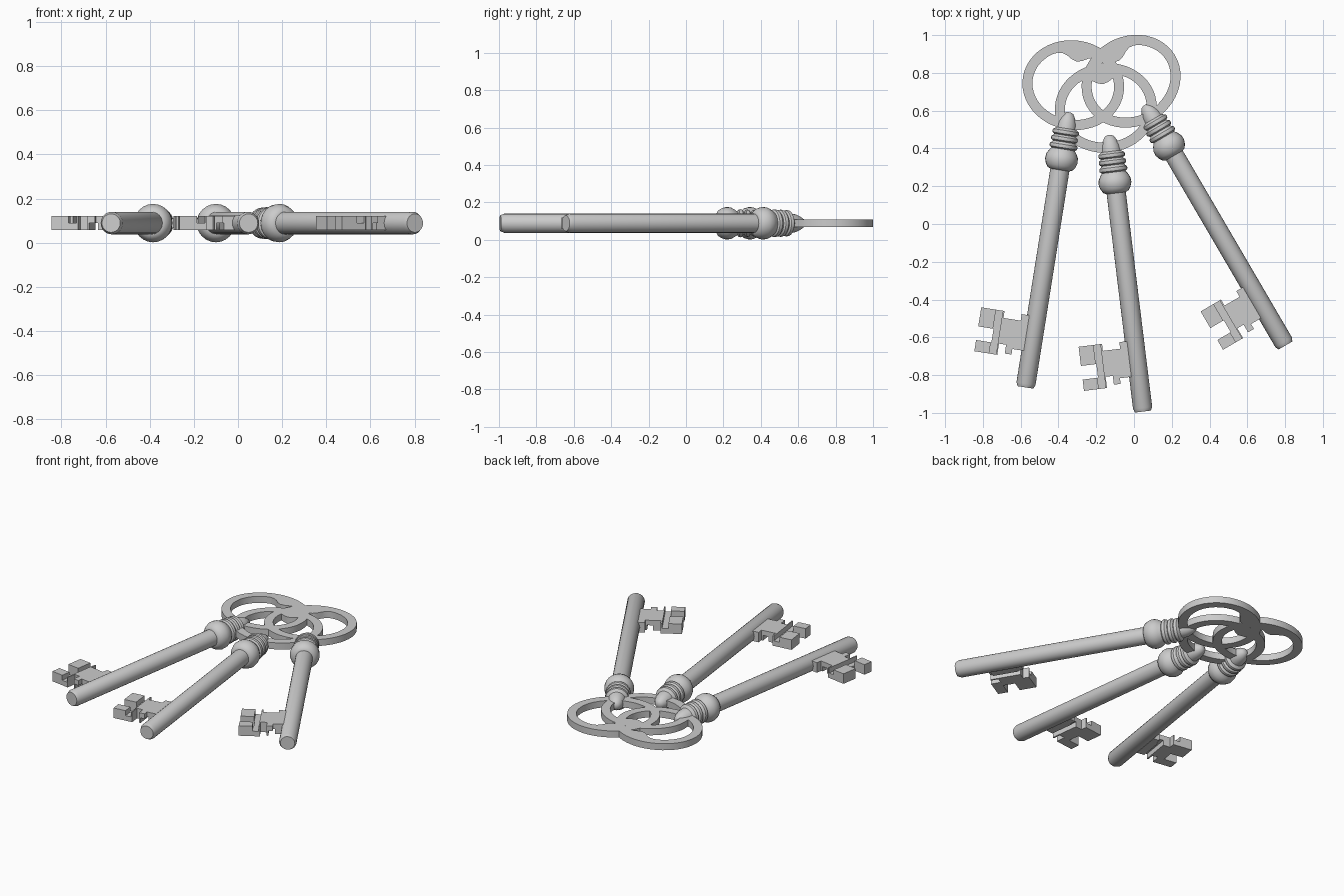
import bpy, bmesh, math
from mathutils import Matrix

if "Cube" in bpy.data.objects:
    bpy.data.objects.remove(bpy.data.objects["Cube"])

Z = 0.0885          # height of the key axis
# local key space: +y runs from tip to bow, -x points to the bit


def to_mesh(bm, name, smooth):
    bmesh.ops.recalc_face_normals(bm, faces=bm.faces)
    if smooth:
        for f in bm.faces:
            f.smooth = True
        for e in bm.edges:
            if len(e.link_faces) == 2 and e.calc_face_angle() > math.radians(40):
                e.smooth = False
    me = bpy.data.meshes.new(name)
    bm.to_mesh(me)
    bm.free()
    return me


def lathe(name, profile, sides=24):
    """Spin (y, radius) points around the key axis and cap the ends."""
    bm = bmesh.new()
    rings = []
    for y, r in profile:
        rings.append([bm.verts.new((r * math.cos(t), y, r * math.sin(t)))
                      for t in (2 * math.pi * i / sides for i in range(sides))])
    for a, b in zip(rings, rings[1:]):
        for i in range(sides):
            j = (i + 1) % sides
            bm.faces.new((a[i], a[j], b[j], b[i]))
    bm.faces.new(rings[0])
    bm.faces.new(rings[-1])
    return to_mesh(bm, name, True)


def bow(name, n=48, cy=1.62, a=0.27, b=0.237, w=0.053, h=0.021):
    """Flat oval ring with an inward lobe at the top."""
    bm = bmesh.new()
    loops = []
    for i in range(n):
        t = 2 * math.pi * i / n
        c, s = math.cos(t), math.sin(t)
        d = t - math.pi / 2
        lobe = 0.058 * math.exp(-(d / 0.3) ** 2)
        xo, yo = a * c, cy + b * s
        xi, yi = (a - w) * c, cy + (b - w) * s - lobe
        loops.append([bm.verts.new(p) for p in
                      ((xo, yo, -h), (xo, yo, h), (xi, yi, h), (xi, yi, -h))])
    for i in range(n):
        p, q = loops[i], loops[(i + 1) % n]
        for k in range(4):
            m = (k + 1) % 4
            bm.faces.new((p[k], p[m], q[m], q[k]))
    return to_mesh(bm, name, True)


def slab(name, outline, z0, z1):
    """Extrude an outline of (distance from axis, y) points."""
    bm = bmesh.new()
    f = bm.faces.new([bm.verts.new((-v, u, z0)) for v, u in outline])
    ext = bmesh.ops.extrude_face_region(bm, geom=[f])["geom"]
    for g in ext:
        if isinstance(g, bmesh.types.BMVert):
            g.co.z = z1
    return to_mesh(bm, name, False)


def add(name, mesh, matrix=None):
    ob = bpy.data.objects.new(name, mesh)
    bpy.context.collection.objects.link(ob)
    if matrix:
        ob.matrix_world = matrix
    return ob


# stem with chamfered tip
stem = lathe("stem", [(0, 0.042), (0.02, 0.051), (1.2, 0.051)])

# turned collar: bulb, three rings, tapered neck
profile = [(1.165, 0.05), (1.172, 0.066), (1.19, 0.079), (1.215, 0.087),
           (1.24, 0.085), (1.26, 0.075), (1.275, 0.064)]
for y, r in ((1.293, 0.075), (1.331, 0.073), (1.367, 0.071)):
    profile += [(y - 0.016, r - 0.012), (y - 0.009, r - 0.002), (y, r),
                (y + 0.009, r - 0.002), (y + 0.016, r - 0.012)]
profile += [(1.388, 0.052), (1.42, 0.048), (1.445, 0.038), (1.468, 0.024), (1.475, 0.01)]
collar = lathe("collar", profile)

# toothed bit with one groove on each face
bit_ob = add("bit_base", slab("bit", [
    (0.03, 0.38), (0.08, 0.38), (0.08, 0.345), (0.172, 0.345), (0.172, 0.382),
    (0.297, 0.382), (0.297, 0.28), (0.215, 0.28), (0.215, 0.207), (0.297, 0.207),
    (0.297, 0.147), (0.174, 0.147), (0.174, 0.207), (0.136, 0.207),
    (0.136, 0.16), (0.1, 0.16), (0.1, 0.19), (0.03, 0.19)], -0.032, 0.032))
cutters = []
for v0, v1, z0, z1 in ((0.181, 0.218, 0, 0.1), (0.09, 0.126, -0.1, 0)):
    cut = add("groove_cutter", slab("groove", [(v0, 0), (v1, 0), (v1, 0.6), (v0, 0.6)], z0, z1))
    cut.hide_render = True
    mod = bit_ob.modifiers.new("groove", "BOOLEAN")
    mod.operation = "DIFFERENCE"
    mod.solver = "EXACT"
    mod.object = cut
    cutters.append(cut)
bpy.context.view_layer.update()
bit = bpy.data.meshes.new_from_object(
    bit_ob.evaluated_get(bpy.context.evaluated_depsgraph_get()))
for ob in cutters + [bit_ob]:
    bpy.data.objects.remove(ob)

ring = bow("bow")

# three fanned keys sharing the same parts
for side, x, y, deg in (("left", -0.575, -0.865, -9),
                        ("middle", 0.048, -0.993, 7),
                        ("right", 0.802, -0.643, 30.3)):
    m = Matrix.Translation((x, y, Z)) @ Matrix.Rotation(math.radians(deg), 4, "Z")
    for part, mesh in (("stem", stem), ("collar", collar), ("bit", bit), ("bow", ring)):
        add(f"{side}_key_{part}", mesh, m)
